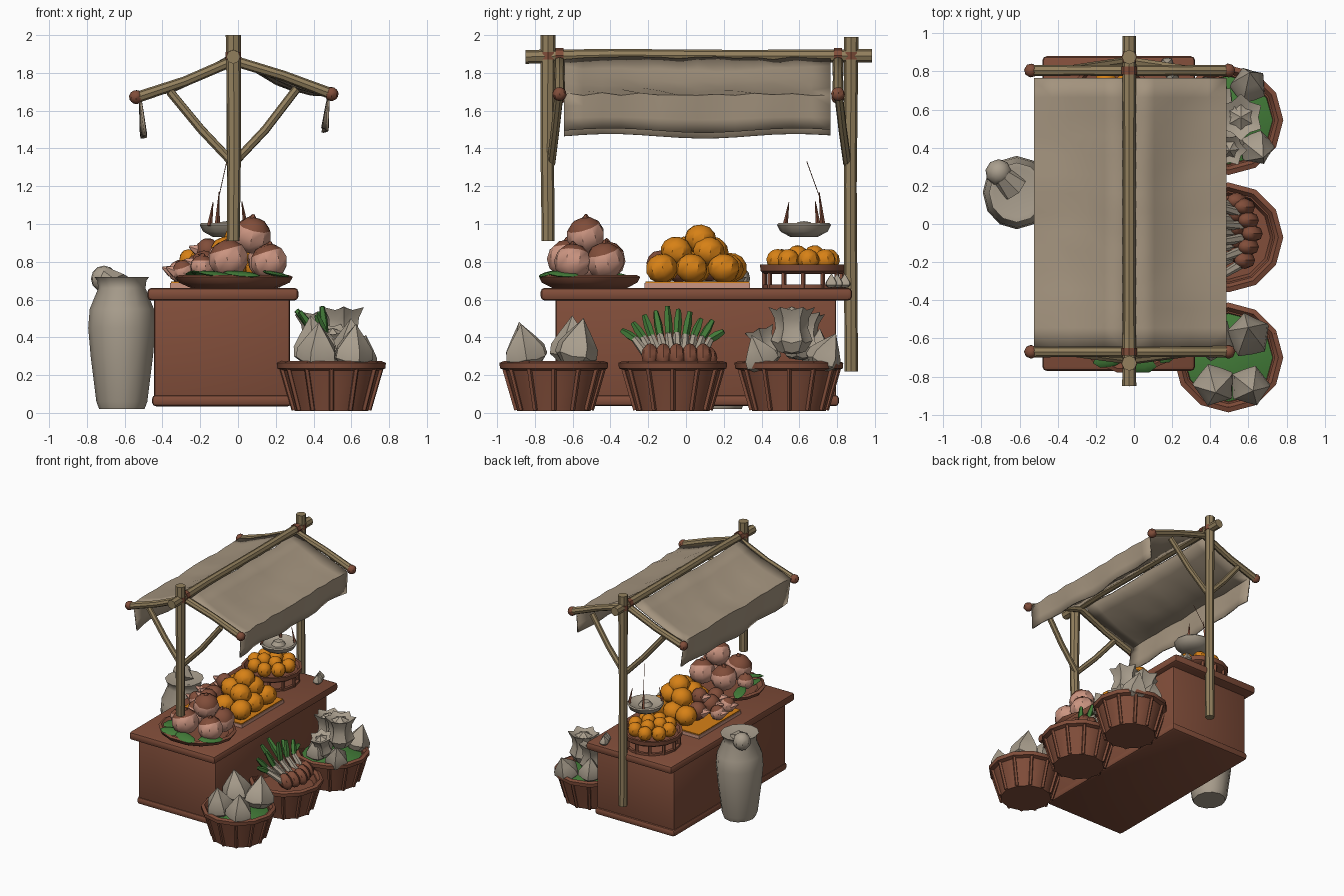
import bpy, bmesh, math, random
from mathutils import Vector, Euler, Matrix

if "Cube" in bpy.data.objects:
    bpy.data.objects.remove(bpy.data.objects["Cube"])
random.seed(4)

def mat(name, c):
    m = bpy.data.materials.new(name)
    m.diffuse_color = (*c, 1)
    m.use_nodes = True
    m.node_tree.nodes["Principled BSDF"].inputs["Base Color"].default_value = m.diffuse_color
    return m

BROWN = mat("brown wood", (0.22, 0.075, 0.042))
POLE = mat("pole wood", (0.29, 0.215, 0.11))
CLOTH = mat("canvas", (0.37, 0.295, 0.21))
CREAM = mat("cream", (0.40, 0.345, 0.27))
PINK = mat("pink skin", (0.60, 0.30, 0.22))
ORANGE = mat("orange skin", (0.68, 0.22, 0.008))
GREEN = mat("leaf green", (0.055, 0.20, 0.04))

def add(name, bm, mats):
    bmesh.ops.remove_doubles(bm, verts=bm.verts, dist=1e-5)
    bmesh.ops.recalc_face_normals(bm, faces=bm.faces)
    me = bpy.data.meshes.new(name)
    bm.to_mesh(me); bm.free()
    for m in mats:
        me.materials.append(m)
    ob = bpy.data.objects.new(name, me)
    bpy.context.collection.objects.link(ob)
    return ob

def skin(bm, rings, wrap=False):
    n = len(rings[0])
    for i in range(len(rings) if wrap else len(rings) - 1):
        a, b = rings[i], rings[(i + 1) % len(rings)]
        for j in range(n):
            k = (j + 1) % n
            bm.faces.new((a[j], a[k], b[k], b[j]))

def lathe(name, prof, loc, m, n=10, scale=(1, 1, 1), rot=(0, 0, 0), amp=0, closed=False, cap=None):
    """Revolve (r, z) points; amp makes alternate ribs; cap=(material, z) recolours the top."""
    bm = bmesh.new()
    rings = [[bm.verts.new((r * (1 + amp * (-1) ** j) * math.cos(2 * math.pi * j / n),
                            r * (1 + amp * (-1) ** j) * math.sin(2 * math.pi * j / n),
                            z + (0.5 * amp * r * (-1) ** j))) for j in range(n)] for r, z in prof]
    skin(bm, rings, closed)
    if cap:
        for f in bm.faces:
            if f.calc_center_median().z > cap[1]:
                f.material_index = 1
    M = Matrix.Translation(loc) @ Euler(rot).to_matrix().to_4x4() @ Matrix.Diagonal((*scale, 1))
    bm.transform(M)
    return add(name, bm, [m, cap[0]] if cap else [m])

def tube(name, pts, radii, m, n=8):
    """Round pole through points, with flat ends."""
    bm = bmesh.new()
    pts = [Vector(p) for p in pts]
    rings = []
    for i, p in enumerate(pts):
        d = (pts[min(i + 1, len(pts) - 1)] - pts[max(i - 1, 0)]).normalized()
        u = d.cross(Vector((0, 0, 1)) if abs(d.z) < 0.9 else Vector((1, 0, 0))).normalized()
        v = d.cross(u)
        r = radii[i] if isinstance(radii, (list, tuple)) else radii
        rings.append([bm.verts.new(p + r * (math.cos(t) * u + math.sin(t) * v))
                      for t in [2 * math.pi * j / n for j in range(n)]])
    skin(bm, rings)
    bm.faces.new(rings[0]); bm.faces.new(rings[-1])
    return add(name, bm, [m])

def box(name, lo, hi, m, bevel=0.0):
    bm = bmesh.new()
    bmesh.ops.create_cube(bm, size=1)
    lo, hi = Vector(lo), Vector(hi)
    for v in bm.verts:
        v.co = (lo + hi) / 2 + Vector([v.co[i] * (hi - lo)[i] for i in range(3)])
    if bevel:
        bmesh.ops.bevel(bm, geom=bm.edges[:], offset=bevel, segments=2, profile=0.5, affect='EDGES')
    return add(name, bm, [m])

BALL = [(math.sin(math.pi * i / 6), -math.cos(math.pi * i / 6)) for i in range(7)]
def ball(name, loc, r, m, cap=None, n=9, squash=1.0):
    rot = [random.uniform(-0.35, 0.35), random.uniform(-0.35, 0.35), random.uniform(0, 6)]
    return lathe(name, BALL, loc, m, n, (r, r, r * squash), rot, cap=cap)

# counter
box("counter_body", (-0.445, -0.69, 0.04), (0.275, 0.795, 0.62), BROWN, 0.015)
box("counter_base", (-0.455, -0.70, 0.035), (0.285, 0.81, 0.095), BROWN, 0.02)
box("counter_top", (-0.48, -0.77, 0.595), (0.32, 0.88, 0.662), BROWN, 0.022)

# posts, ridge, rafters and braces
C = -0.025
tube("front_post", [(C, -0.73, 0.91), (C + .005, -0.735, 1.4), (C, -0.73, 2.0)], [0.034, 0.036, 0.04], POLE)
tube("back_post", [(C, 0.875, 0.22), (C, 0.87, 1.2), (C, 0.875, 1.99)], [0.036, 0.034, 0.038], POLE)
tube("ridge_pole", [(C, -0.85, 1.885), (C, -0.4, 1.895), (C, 0.3, 1.89), (C, 0.985, 1.89)], [0.037, 0.032, 0.032, 0.036], POLE)
for end, y, yb in (("front", -0.67, -0.715), ("back", 0.805, 0.855)):
    tube(end + "_rafters", [(-0.55, y, 1.665), (-0.28, y, 1.755), (C, y, 1.865), (0.24, y, 1.785), (0.505, y, 1.685)],
         [0.03, 0.027, 0.03, 0.027, 0.03], POLE)
    for s, ze in ((-1, 1.70), (1, 1.715)):
        tube(end + "_brace", [(C, yb, 1.32), (C + s * 0.17, (y + yb) / 2, 1.50), (C + s * 0.335, y, ze)], 0.023, POLE, 7)
    for x, z in ((-0.54, 1.672), (0.495, 1.688)):
        ball(end + "_rafter_lashing", (x, y, z), 0.037, BROWN, n=8)
    tube(end + "_ridge_lashing", [(C, y - 0.02, 1.892), (C, y + 0.02, 1.892)], 0.04, BROWN)
    yp = -0.73 if y < 0 else 0.875
    tube(end + "_post_lashing", [(C, yp, 1.87), (C, yp, 1.91)], 0.042, BROWN)

# canvas roof: two sagging slopes with hanging flaps
for side, s, span, low in (("left", -1, 0.495, 1.465), ("right", 1, 0.505, 1.495)):
    bm = bmesh.new()
    rows, cols, grid = 8, 15, []
    for i in range(rows + 1):
        row = []
        for j in range(cols):
            v = j / (cols - 1)
            y = -0.645 + 1.41 * v
            if i <= 5:
                t = i / 5
                d, z = 0.035 + (span - 0.035) * t, 1.882 - 0.19 * t
                z -= 0.05 * math.sin(math.pi * t) * (0.3 + 0.7 * math.sin(math.pi * v)) + random.uniform(0, 0.016)
            else:
                t = (i - 5) / 3
                d = span - 0.02 * t + 0.014 * t * math.sin(v * 19 + s)
                z = 1.69 + (low - 1.69) * t + 0.012 * t * math.sin(v * 9)
            row.append(bm.verts.new((C + s * d, y, z)))
        grid.append(row)
    for a, b in zip(grid, grid[1:]):
        for j in range(cols - 1):
            bm.faces.new((a[j], a[j + 1], b[j + 1], b[j]))
    ob = add(side + "_canvas", bm, [CLOTH])
    md = ob.modifiers.new("thickness", 'SOLIDIFY')
    md.thickness, md.offset = 0.012, 0

# tall jar with a knob beside its neck
lathe("jar", [(0, .02), (.12, .02), (.135, .06), (.165, .3), (.178, .45), (.17, .55), (.125, .66), (.13, .70), (.145, .72), (.12, .72), (0, .68)],
      (-0.615, 0.165, 0), CREAM, 12, (1, 1.08, 1))
ball("jar_stopper", (-0.71, 0.27, 0.71), 0.07, CREAM)
tube("jar_spout", [(-0.64, 0.2, 0.66), (-0.70, 0.26, 0.72)], [0.09, 0.055], CREAM)

# three floor baskets
def basket(c, filled):
    x, y = c
    lathe("basket", [(0, .01), (.195, .01), (.2, .03), (.262, .25), (.235, .25), (.22, .2), (0, .2)], (x, y, 0), BROWN, 12)
    lathe("basket_rim", [(.255, .225), (.285, .235), (.288, .265), (.262, .275), (.243, .25)], (x, y, 0), BROWN, 12, closed=True)
    for i in range(12):
        a = math.pi * i / 6
        u = Vector((math.cos(a), math.sin(a), 0))
        tube("basket_rib", [Vector((x, y, .015)) + u * .198, Vector((x, y, .27)) + u * .272], 0.014, BROWN, 5)
    if filled:
        lathe("basket_leaves", [(.238, .235), (.13, .265), (0, .275)], (x, y, 0), GREEN, 12, amp=0.02)

for y, f in ((-0.70, True), (-0.07, False), (0.545, True)):
    basket((0.495, y), f)

# pale bulbs and leafy heads
BULB = [(0, 0), (.6, .08), (.95, .45), (.9, .9), (.55, 1.45), (.2, 1.95), (0, 2.25)]
HEAD = [(0, 0), (.6, .1), (.9, .6), (.7, 1.2), (.75, 1.7), (1.0, 2.2), (.55, 2.0), (0, 2.3)]
for x, y, z, r, tx, ty in ((.60, -.84, .24, .105, .15, .1), (.42, -.83, .24, .11, .2, -.1), (.60, -.60, .25, .115, -.2, .1),
                           (.42, -.60, .26, .115, -.1, -.1), (.60, .70, .23, .095, -.35, .3), (.63, .42, .23, .09, .4, .2),
                           (.45, .42, .24, .09, .2, 0), (.42, .68, .25, .09, -.2, 0)):
    lathe("pale_bulb", BULB, (x, y, z), CREAM, 10, (r, r, r), (tx, ty, random.random()), amp=0.1)
for x, y, z, r, tx in ((.56, .56, .31, .108, 0), (.50, .44, .27, .08, .3), (.44, .60, .28, .11, -.1)):
    lathe("leafy_head", HEAD, (x, y, z), CREAM, 12, (r, r, r * 1.02), (tx, 0, random.random()), amp=0.14)
for y, z in ((.80, .69), (.84, .70), (.77, .70)):
    lathe("small_bulb", BULB, (.19 + .4 * (.8 - y), y, .662), CREAM, 8, (.036, .036, .034), (0, 0, y), amp=0.08)

# root vegetables with stalks and fanned leaves
for i in range(5):
    y = -0.19 + 0.07 * i
    lathe("root", BALL, (.62 - .02 * abs(i - 2), y, .305), BROWN, 8, (.05, .046, .068), (0, -.6, 0))
    lathe("root_back", BALL, (.54, y + .03, .29), BROWN, 8, (.05, .046, .065), (0, -.6, 0))
for i in range(10):
    t = i / 4.5 - 1
    p = Vector((.56 - .05 * (i % 2), -.06 + .15 * t, .31))
    q = Vector((.46 - .04 * (i % 2), -.07 + .20 * t, .42 - .03 * abs(t)))
    e = Vector((.36 + random.uniform(-.07, .09), -.07 + .27 * t, .57 - .13 * t * t - random.uniform(0, .04)))
    tube("stalk", [p, q], [.026, .02], CREAM, 6)
    tube("stalk_leaf", [q, (q + e) / 2, e], [.021, .023, .014], GREEN, 5)

# front dish with pink vegetables
lathe("front_dish", [(0, .66), (.2, .66), (.26, .69), (.275, .72), (.255, .73), (.22, .70), (0, .70)], (-.02, -.51, 0), BROWN, 14, (1.13, 1, 1))
for x, y, a in ((-.12, -.7, .3), (.02, -.73, -.2), (.2, -.65, .9), (-.2, -.58, 1.4), (-.22, -.4, 2)):
    lathe("dish_leaf", BALL, (x, y, .735), GREEN, 8, (.10, .05, .012), (.2, .1, a))
for x, y, z, r in ((-.05, -.63, .815, .107), (.165, -.60, .80, .1), (.15, -.43, .805, .103), (-.06, -.42, .81, .105),
                   (.075, -.53, .94, .103), (-.19, -.52, .775, .065)):
    ball("pink_vegetable", (x, y, z), r, PINK, (BROWN, 0.55), 9, 0.95)
    tube("vegetable_tip", [(x, y, z + r * .8), (x + .008, y, z + r * 1.08)], [.03, .006], BROWN, 5)

# middle tray: oranges on the right, brown and pink roots on the left
box("tray_board", (-.36, -.22, .66), (.19, .34, .688), PINK)
box("tray_surface", (-.355, -.215, .687), (.185, .335, .696), ORANGE)
for x, y, z in [(.12, -.13, .765), (.12, .03, .765), (.12, .2, .765), (-.04, -.12, .765), (-.04, .05, .765), (-.04, .22, .765),
                (.06, -.05, .855), (.06, .12, .855), (-.06, .0, .855), (-.06, .14, .855), (.01, .075, .92), (-.17, .24, .77)]:
    ball("orange", (x, y, z), .086, ORANGE, squash=.9)
for x, y, z, r in ((-.19, .12, .77, .075), (-.20, -.04, .77, .078), (-.29, -.14, .75, .06), (-.31, .02, .75, .06), (-.18, -.14, .79, .07), (-.16, .05, .86, .065)):
    ball("brown_root", (x, y, z), r, PINK if r < .063 else BROWN, (BROWN, 0.3))
    tube("root_point", [(x - r * .7, y, z), (x - r * 1.5, y - .01, z + .02)], [r * .6, .006], PINK, 6)

# back stand with small oranges
B = (-.12, .62)
lathe("stand_tray", [(0, .735), (.21, .735), (.23, .75), (.235, .785), (.215, .785), (.2, .76), (0, .76)], (*B, 0), BROWN, 14)
lathe("stand_foot_ring", [(.19, .66), (.215, .66), (.215, .68), (.19, .68)], (*B, 0), BROWN, 14, closed=True)
for i in range(12):
    a = math.pi * i / 6
    px, py = B[0] + .205 * math.cos(a), B[1] + .205 * math.sin(a)
    tube("stand_leg", [(px, py, .66), (px, py, .75)], .014, BROWN, 5)
for i in range(8):
    a = math.pi * i / 4 + .2
    ball("small_orange", (B[0] + .14 * math.cos(a), B[1] + .14 * math.sin(a), .81), .058, ORANGE, n=8)
for dx, dy in ((-.05, -.03), (.055, -.03), (0, .06)):
    ball("small_orange", (B[0] + dx, B[1] + dy, .83), .058, ORANGE, n=8)

# hanging scale pan
S = Vector((-.06, .625, 0))
lathe("scale_pan", [(0, .93), (.07, .93), (.125, .96), (.143, .995), (.135, 1.005), (.11, .985), (0, .975)], S, CREAM, 12)
lathe("scale_weight", [(.06, .975), (.035, 1.01), (0, 1.015)], S, CREAM, 8)
for dx, dy, h in ((-.09, -.1, 1.115), (.1, .075, 1.12), (-.05, .1, 1.17)):
    p = S + Vector((dx, dy, .99))
    tube("scale_hook", [p, S + Vector((dx * .8, dy * .8, h))], [.014, .002], BROWN, 4)
tube("scale_string", [S + Vector((-.04, .08, 1.15)), S + Vector((0, .015, 1.33))], .002, BROWN, 4)

# smooth shading with sharp edges kept
bpy.ops.object.select_all(action='SELECT')
bpy.context.view_layer.objects.active = bpy.context.scene.objects[0]
bpy.ops.object.shade_smooth_by_angle(angle=math.radians(38))
